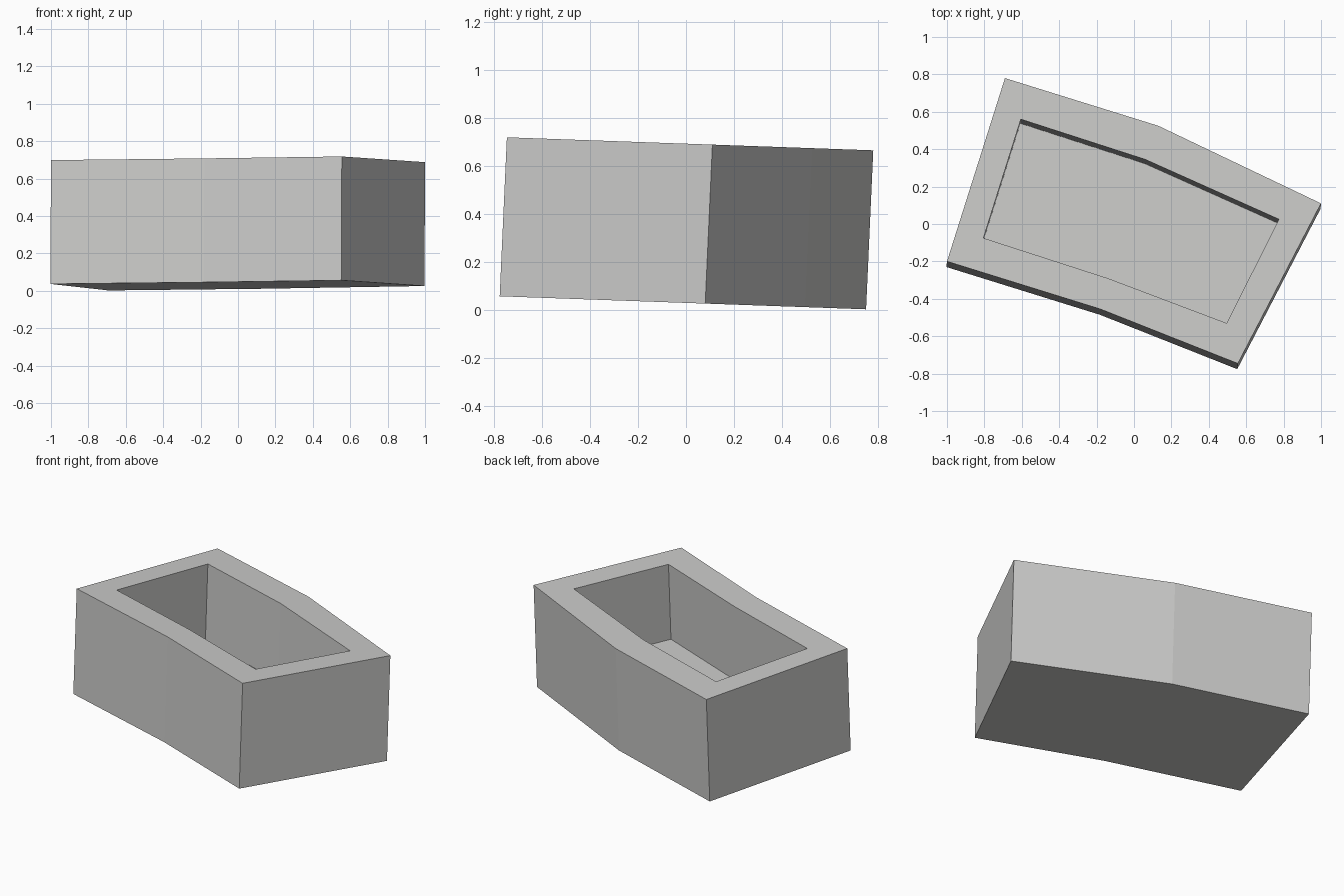
import bpy, bmesh
from mathutils import Vector

if "Cube" in bpy.data.objects:
    bpy.data.objects.remove(bpy.data.objects["Cube"])

# Bent rectangular outlines seen from the top (outer wall and opening)
OUTER = [(-1, -.20), (-.18, -.455), (.555, -.746), (1, .11), (.13, .525), (-.69, .78)]
INNER = [(-.805, -.075), (-.14, -.29), (.495, -.53), (.775, .025), (.06, .345), (-.605, .56)]
DOWN = Vector((-.003, -.03, -.662))   # slightly leaning wall direction
FLOOR = 0.735                         # pocket depth as share of height

bm = bmesh.new()


def ring(points, depth):
    """Loop of vertices on the tilted rim plane, pushed down the walls."""
    return [bm.verts.new(Vector((x, y, .692 - .0355 * y)) + DOWN * depth) for x, y in points]


def bridge(a, b):
    n = len(a)
    for i in range(n):
        j = (i + 1) % n
        bm.faces.new((a[i], a[j], b[j], b[i]))


# Underside, outer walls, rim, pocket walls, pocket floor
loops = [ring(OUTER, 1), ring(OUTER, 0), ring(INNER, 0), ring(INNER, FLOOR)]
for a, b in zip(loops, loops[1:]):
    bridge(a, b)
bm.faces.new(loops[0][::-1])
bm.faces.new(loops[-1])
bmesh.ops.recalc_face_normals(bm, faces=bm.faces)

mesh = bpy.data.meshes.new("planter_box")
bm.to_mesh(mesh)
bm.free()

# Single light grey colour
grey = bpy.data.materials.new("light_grey")
grey.diffuse_color = (.6, .6, .59, 1)
grey.use_nodes = True
grey.node_tree.nodes["Principled BSDF"].inputs["Base Color"].default_value = grey.diffuse_color
mesh.materials.append(grey)
box = bpy.data.objects.new("planter_box", mesh)
bpy.context.collection.objects.link(box)
